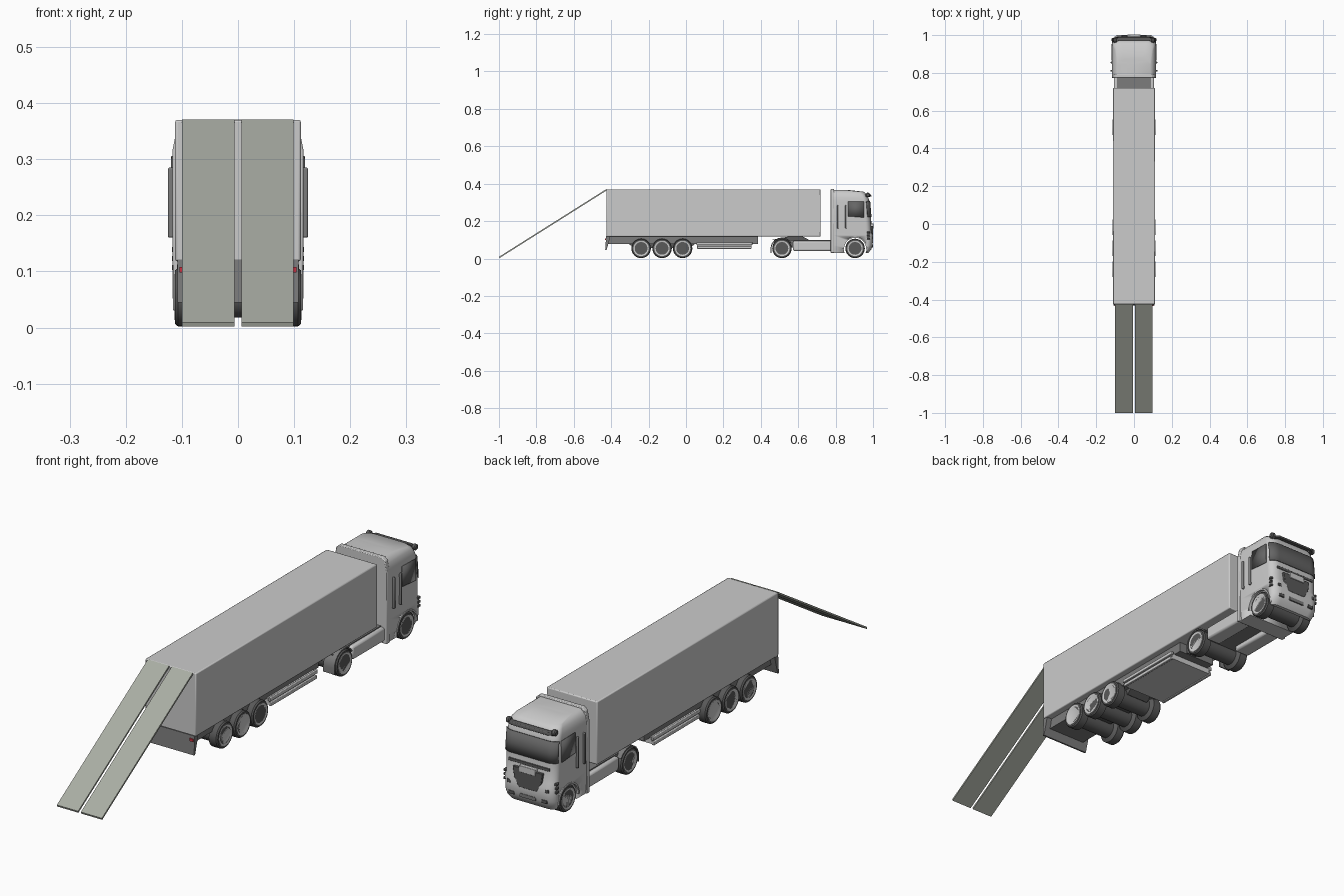
import bpy, bmesh
from math import pi, sin, cos, radians, atan2, hypot

if "Cube" in bpy.data.objects:
    bpy.data.objects.remove(bpy.data.objects["Cube"])


def mat(name, c):
    m = bpy.data.materials.new(name)
    m.diffuse_color = (*c, 1)
    m.use_nodes = True
    m.node_tree.nodes["Principled BSDF"].inputs["Base Color"].default_value = m.diffuse_color
    return m


DARK = mat("dark_plastic", (0.10, 0.10, 0.10))
MID = mat("chassis_grey", (0.20, 0.20, 0.20))
GLASS = mat("glass", (0.13, 0.13, 0.13))
OLIVE = mat("ramp_olive", (0.40, 0.42, 0.37))
RED = mat("lamp_red", (0.6, 0.03, 0.05))


def make(name, verts, faces, m=None, bevel=0, angle=35):
    me = bpy.data.meshes.new(name)
    me.from_pydata(verts, [], faces)
    bm = bmesh.new()
    bm.from_mesh(me)
    bmesh.ops.recalc_face_normals(bm, faces=bm.faces)
    bm.to_mesh(me)
    bm.free()
    ob = bpy.data.objects.new(name, me)
    bpy.context.collection.objects.link(ob)
    if m:
        me.materials.append(m)
    if bevel:
        b = ob.modifiers.new("bevel", "BEVEL")
        b.width, b.segments = bevel, 2
    for o in bpy.context.selected_objects:
        o.select_set(False)
    bpy.context.view_layer.objects.active = ob
    ob.select_set(True)
    bpy.ops.object.shade_smooth_by_angle(angle=radians(angle))
    return ob


def loft(name, rings, m=None, caps=True, closed=True, **kw):
    n = len(rings[0])
    verts = [p for r in rings for p in r]
    faces = [(i * n + j, i * n + (j + 1) % n, (i + 1) * n + (j + 1) % n, (i + 1) * n + j)
             for i in range(len(rings) - 1) for j in range(n if closed else n - 1)]
    if caps:
        faces += [tuple(range(n)), tuple(range(len(verts) - n, len(verts)))]
    return make(name, verts, faces, m, **kw)


def box(name, x, y, z, m=None, bevel=0):
    r = [[(x[0], y[0], h), (x[1], y[0], h), (x[1], y[1], h), (x[0], y[1], h)] for h in z]
    return loft(name, r, m, bevel=bevel)


def pair(name, x, y, z, m=None, bevel=0):
    box(name + "_right", x, y, z, m, bevel)
    box(name + "_left", (-x[1], -x[0]), y, z, m, bevel)


def extrude(name, prof, x0, x1, m=None, bevel=0):
    return loft(name, [[(x, y, z) for y, z in prof] for x in (x0, x1)], m, bevel=bevel)


def lathe(name, prof, y, z, m=None, n=32):
    return loft(name, [[(x, y + r * cos(2 * pi * k / n), z + r * sin(2 * pi * k / n))
                        for k in range(n)] for x, r in prof], m)


# Trailer body, rear bumper and underframe
box("trailer_body", (-.112, .112), (-.425, .72), (.118, .37), bevel=.004)
box("trailer_underframe", (-.085, .085), (-.42, .385), (.078, .12), MID)
extrude("rear_bumper", [(-.432, .045), (-.425, .045), (-.412, .09), (-.405, .12), (-.427, .12)], -.108, .108, MID)
pair("tail_lamp", (.088, .104), (-.433, -.425), (.098, .108), RED)
extrude("axle_carrier", [(-.31, .08), (-.27, .055), (.02, .055), (.05, .08)], -.05, .05, DARK)

# Side guards and pallet box under the trailer
pair("side_guard_upper", (.094, .104), (.055, .355), (.072, .086), bevel=.002)
pair("side_guard_lower", (.094, .104), (.06, .35), (.052, .066), bevel=.002)
box("pallet_box", (-.094, .094), (.06, .35), (.056, .082))

# Loading ramps from the rear roof edge to the ground
L = hypot(.57, .362)
ny, nz = .362 / L * .007, -.57 / L * .007
ramp = [(-.426, .371), (-1 - 0, .009), (-1 + ny * 0.6, .002), (-.426 + ny, .371 + nz)]
for side, x0, x1 in (("left", -.1, -.006), ("right", .006, .099)):
    extrude("ramp_" + side, ramp, x0, x1, OLIVE)

# Wheels: wide spools with light hubs
for i, y in enumerate((-.24, -.128, -.018, .513, .904)):
    lathe(f"tyre_{i}", [(-.112, .04), (-.112, .048), (-.107, .052), (-.075, .052), (-.066, .036),
                        (.066, .036), (.075, .052), (.107, .052), (.112, .048), (.112, .04)], y, .054, DARK)
    for s in (-1, 1):
        lathe(f"hub_{i}_{s}", [(s * .105, .041), (s * .1135, .041), (s * .1135, .037), (s * .112, .034)], y, .054)

# Tractor chassis, fuel tanks, rear mudguards and coupling
box("tractor_chassis", (-.09, .09), (.47, .80), (.06, .098), MID)
pair("fuel_tank", (.04, .106), (.572, .78), (.04, .094), bevel=.008)
arc = [radians(a) for a in range(30, 181, 15)]
guard = [(.513 + .061 * cos(a), .054 + .058 * sin(a)) for a in arc]
guard += [(.452, .03), (.457, .03)]
guard += [(.513 + .056 * cos(a), .054 + .053 * sin(a)) for a in reversed(arc)]
for s in (-1, 1):
    extrude(f"rear_mudguard_{s}", guard, s * .06, s * .109, MID)
extrude("coupling_plate", [(.45, .098), (.66, .098), (.62, .12), (.56, .12)], -.06, .06, DARK)

# Cab shell lofted from plan outlines: (z, half width, front y)
LEVELS = [(.03, .109, .975), (.048, .112, .99), (.07, .114, .998), (.125, .115, 1.0), (.14, .115, .991),
          (.22, .117, .988), (.305, .116, .981), (.325, .114, .975), (.345, .109, .965),
          (.357, .10, .95), (.366, .088, .87)]


def level(z):
    for a, b in zip(LEVELS, LEVELS[1:]):
        if a[0] <= z <= b[0]:
            t = (z - a[0]) / (b[0] - a[0])
            return a[1] + t * (b[1] - a[1]), a[2] + t * (b[2] - a[2])


def front_arc(z, off=0.0):
    w, f = level(z)
    w, f = w + off, f + off
    half = [(w - .04 + .04 * cos(a * pi / 16), f - .03 + .03 * sin(a * pi / 16), z) for a in range(9)]
    return half + [(-x, y, h) for x, y, h in reversed(half)]


cab = loft("cab", [[(level(z)[0], .785, z)] + front_arc(z) + [(-level(z)[0], .785, z)]
                   for z, _, _ in LEVELS], angle=40)

# Front wheel arch cut
cutter = lathe("wheel_arch_cutter", [(-.2, .061), (.2, .061)], .904, .052)
cutter.hide_render = True
cutter.hide_viewport = True
cut = cab.modifiers.new("arch", "BOOLEAN")
cut.operation, cut.object, cut.solver = "DIFFERENCE", cutter, "EXACT"
arch = [radians(a) for a in range(0, 181, 12)]
rim = [(.904 + .065 * cos(a), .052 + .065 * sin(a)) for a in arch]
rim += [(.904 + .059 * cos(a), .052 + .059 * sin(a)) for a in reversed(arch)]
for s in (-1, 1):
    extrude(f"front_arch_{s}", rim, s * .108, s * .117)


def panel(name, rings, m):
    ob = loft(name, rings, m, caps=False, closed=False)
    sd = ob.modifiers.new("thickness", "SOLIDIFY")
    sd.thickness, sd.offset = .004, 0


# Windscreen, side windows
panel("windscreen", [front_arc(z, .002)[2:-2] for z in (.222, .26, .306)], GLASS)
for s in (-1, 1):
    rows = []
    for z0, z1 in ((.226, .219), (.306, .304)):
        w0, w1 = level(z0)[0] + .001, level(z1)[0] + .001
        rows.append([(s * w0, .866, z0), (s * w1, .953, z1)])
    panel(f"side_window_{s}", rows, GLASS)

# Rear cab fairing and roof deflector
F = [(-.116, .03), (-.117, .315), (-.108, .36), (-.095, .371), (.095, .371), (.108, .36), (.117, .315), (.116, .03)]
loft("cab_fairing", [[(x, y, z) for x, z in F] for y in (.773, .792)], bevel=.003)

# Sun visor with round end lamps
loft("sun_visor", [[(x, y + d, z + h) for d, h in ((-.012, .006), (.006, .004), (.009, -.007), (-.006, -.008))]
                   for x, y, z in ((-.104, .968, .336), (-.08, .983, .338), (.08, .983, .338), (.104, .968, .336))],
     DARK, bevel=.002)
for s in (-1, 1):
    lathe(f"visor_lamp_{s}", [(s * .092, .009), (s * .096, .012), (s * .106, .012), (s * .11, .008)], .972, .34, DARK)

# Vertical side handles
for i, y in enumerate((.812, .855)):
    pair(f"side_handle_{i}", (.112, .125), (y - .004, y + .004), (.16, .285), MID, bevel=.003)

# Front grille, badge-free centre flap, lamps and bumper slots
G = [(-.066, .175), (-.06, .135), (-.04, .098), (.04, .098), (.06, .135), (.066, .175)]
loft("grille", [[(x, y, z) for x, z in G] for y in (.97, 1.0)], DARK, bevel=.002)
box("grille_flap", (-.036, .036), (.98, 1.003), (.16, .186), bevel=.002)
box("wiper_band", (-.09, .09), (.97, .992), (.188, .2), DARK, bevel=.002)
pair("headlamp", (.076, .092), (.97, 1.0), (.104, .118), DARK, bevel=.002)
pair("fog_lamp", (.06, .085), (.97, .9995), (.06, .074), DARK, bevel=.002)
box("bumper_slot", (-.035, .035), (.97, 1.0), (.06, .074), MID)
for i, z in enumerate((.102, .118, .134)):
    pair(f"corner_lamp_{i}", (.107, .118), (.968, .984), (z, z + .01), DARK, bevel=.002)
